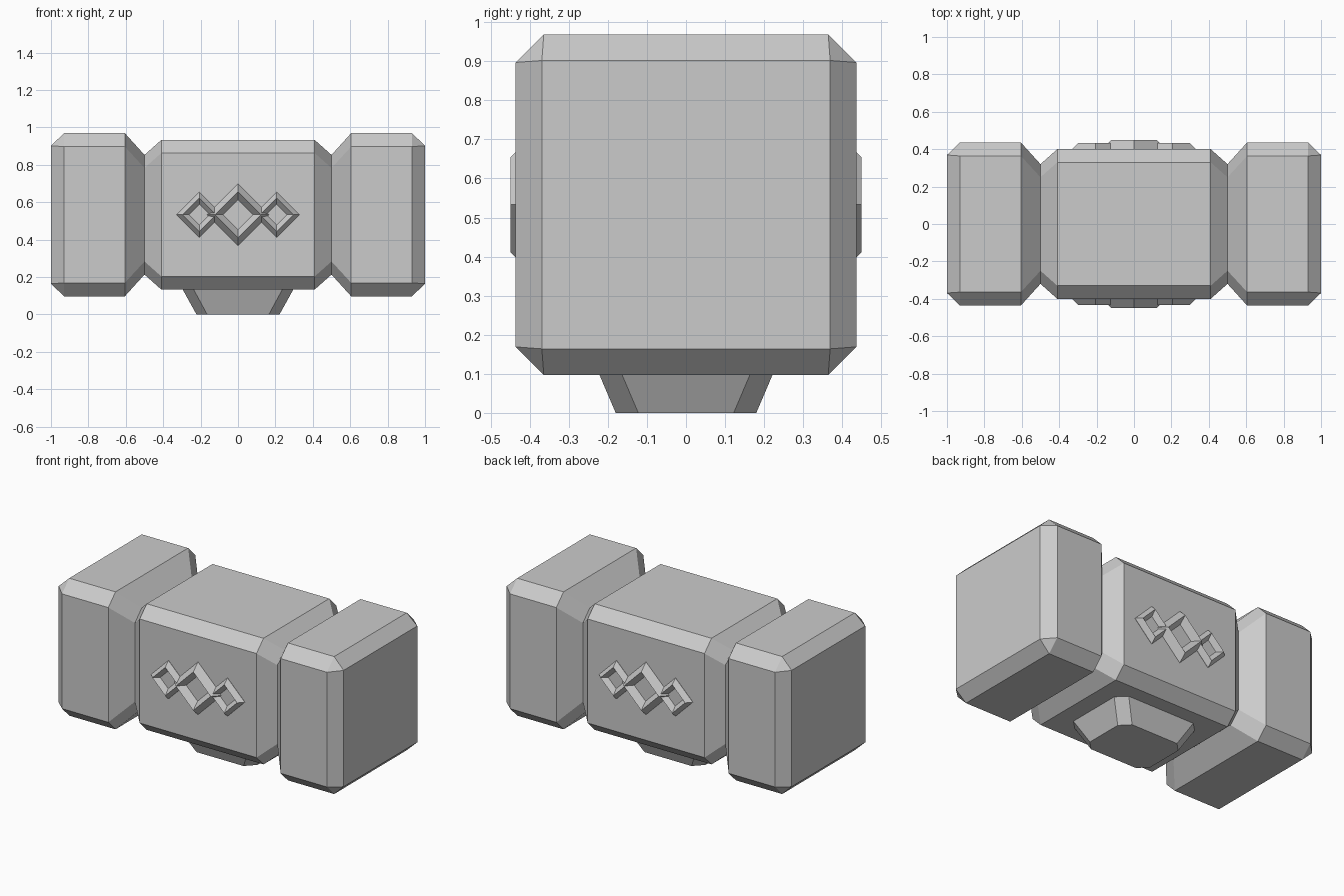
import bpy, bmesh
from mathutils import Vector

if "Cube" in bpy.data.objects:
    bpy.data.objects.remove(bpy.data.objects["Cube"], do_unlink=True)

stone = bpy.data.materials.new("grey stone")
stone.use_nodes = True
grey = (0.6, 0.6, 0.6, 1)
stone.diffuse_color = grey
stone.node_tree.nodes["Principled BSDF"].inputs["Base Color"].default_value = grey

MID = 0.533  # height of the head's axis


def loft(name, rings):
    """Skin closed rings of points in order and cap both ends."""
    bm = bmesh.new()
    loops = [[bm.verts.new(p) for p in ring] for ring in rings]
    for a, b in zip(loops, loops[1:]):
        for i in range(len(a)):
            j = (i + 1) % len(a)
            bm.faces.new((a[i], a[j], b[j], b[i]))
    bm.faces.new(loops[0])
    bm.faces.new(loops[-1])
    bmesh.ops.remove_doubles(bm, verts=bm.verts, dist=0.0005)
    bmesh.ops.recalc_face_normals(bm, faces=bm.faces)
    mesh = bpy.data.meshes.new(name)
    bm.to_mesh(mesh)
    bm.free()
    mesh.materials.append(stone)
    obj = bpy.data.objects.new(name, mesh)
    bpy.context.collection.objects.link(obj)
    return obj


def octagon(w, h, fw, fh):
    """Chamfered rectangle: half sizes w, h and half flat lengths fw, fh."""
    return [(fw, h), (w, fh), (w, -fh), (fw, -h),
            (-fw, -h), (-w, -fh), (-w, fh), (-fw, h)]


# Head: sections (x, half size, half flat) mirrored along the axis
half = [(0.41, 0.4, 0.33), (0.5, 0.32, 0.25), (0.605, 0.436, 0.364),
        (0.93, 0.436, 0.364), (1.0, 0.369, 0.369)]
sections = [(-x, s, f) for x, s, f in reversed(half)] + half
loft("hammer_head", [[(x, y, MID + z) for y, z in octagon(s, s, f, f)]
                     for x, s, f in sections])

# Tapered collar beneath the head
collar = [(0, octagon(0.222, 0.18, 0.165, 0.122)),
          (0.15, octagon(0.305, 0.244, 0.246, 0.186))]
loft("handle_collar", [[(x, y, z) for x, y in ring] for z, ring in collar])

# Raised diamond frames on the front and back
large = [(0.167, 0.39), (0.167, 0.402), (0.122, 0.449), (0.08, 0.405)]
small = [(0.122, 0.39), (0.122, 0.402), (0.09, 0.434), (0.056, 0.404)]
for face, side in (("front", -1), ("back", 1)):
    for label, cx, profile in (("right", -0.207, small), ("middle", 0, large),
                               ("left", 0.207, small)):
        loft(f"{face}_{label}_diamond",
             [[(cx + r, side * y, MID), (cx, side * y, MID + r),
               (cx - r, side * y, MID), (cx, side * y, MID - r)]
              for r, y in profile])
